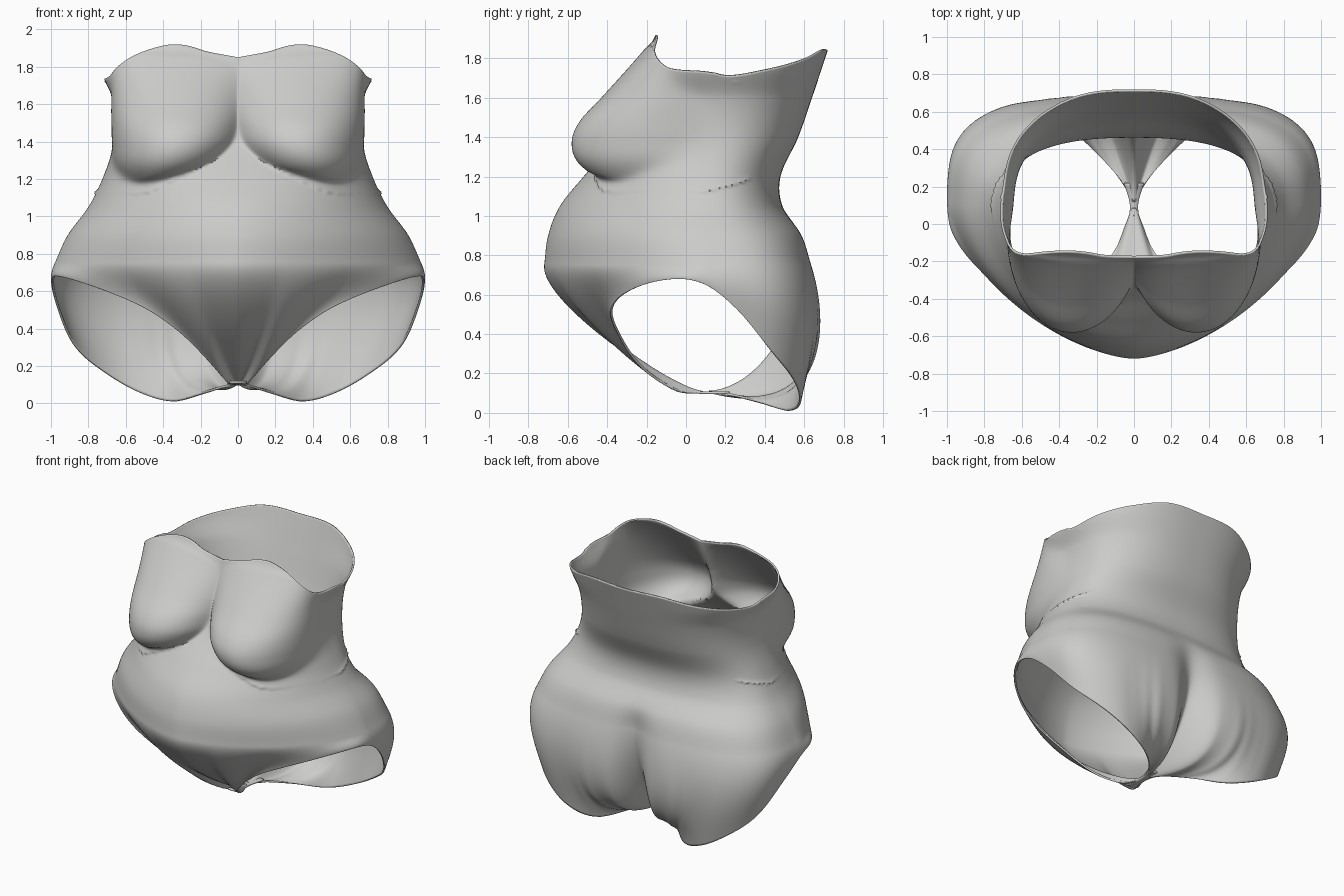
import bpy, math
from math import sin, cos, radians

cube = bpy.data.objects.get("Cube")
if cube:
    bpy.data.objects.remove(cube, do_unlink=True)

CENTRE_Y = 0.1      # axis the body is turned around
HIP_Z = 0.75        # height where the lower panels begin
COLUMNS, UPPER_ROWS, LOWER_ROWS = 140, 110, 40

# Torso: height, half width, front depth, back depth, front and back squareness
TORSO = [
    (0.75, 0.98, 0.82, 0.54, 1.6, 3.2), (0.9, 0.91, 0.8, 0.49, 1.7, 3.0),
    (1.05, 0.8, 0.74, 0.39, 1.8, 2.6), (1.2, 0.725, 0.62, 0.38, 2.0, 2.4),
    (1.4, 0.66, 0.45, 0.47, 2.4, 2.4), (1.6, 0.66, 0.36, 0.54, 3.0, 2.4),
    (1.75, 0.72, 0.3, 0.59, 3.4, 2.4), (1.93, 0.74, 0.245, 0.65, 4.0, 2.4)]
# Bust: height, sideways centre, half width, depth
BUST = [(1.12, 0.41, 0.12, 0.2), (1.2, 0.4, 0.21, 0.36), (1.28, 0.36, 0.295, 0.455),
        (1.38, 0.33, 0.34, 0.48), (1.48, 0.32, 0.355, 0.44), (1.6, 0.315, 0.36, 0.33),
        (1.8, 0.31, 0.35, 0.15), (1.93, 0.3, 0.32, 0.04)]
# Neckline: angle from the front, height
NECKLINE = [(0, 1.85), (30, 1.88), (53, 1.92), (62, 1.89), (68, 1.81), (75, 1.75),
            (90, 1.73), (100, 1.71), (115, 1.74), (135, 1.79), (155, 1.84), (180, 1.84)]
# Leg opening and crotch: angle from the front, radius, height
LEG_EDGE = [
    (0, 0.02, 0.1), (14, 0.03, 0.1), (20, 0.16, 0.11), (25, 0.34, 0.21),
    (37, 0.56, 0.4), (47, 0.71, 0.52), (65, 0.87, 0.63), (81, 0.98, 0.68),
    (90, 0.995, 0.65), (99, 0.985, 0.53), (111, 0.94, 0.31), (122, 0.85, 0.17),
    (133, 0.71, 0.055), (141, 0.54, 0.01), (146, 0.33, 0.05), (152, 0.13, 0.09),
    (160, 0.03, 0.1), (180, 0.02, 0.1)]
# Crotch strip: depth position, half width, height
GUSSET = [(-0.05, 0.045, 0.108), (0.02, 0.03, 0.1), (0.1, 0.022, 0.096),
          (0.16, 0.035, 0.096), (0.22, 0.055, 0.098)]


def clamp(v):
    return min(max(v, 0), 1)


def smooth(v):
    v = clamp(v)
    return v * v * (3 - 2 * v)


def hermite(p, q, m, n, t):
    return ((2*t**3 - 3*t**2 + 1)*p + (t**3 - 2*t**2 + t)*m
            + (3*t**2 - 2*t**3)*q + (t**3 - t**2)*n)


def sample(table, key):
    """Smooth interpolation of the table's columns at a key."""
    key = min(max(key, table[0][0]), table[-1][0])
    i = 0
    while i < len(table) - 2 and key > table[i + 1][0]:
        i += 1
    a, b = table[i], table[i + 1]
    before, after = table[max(i - 1, 0)], table[min(i + 2, len(table) - 1)]
    step = b[0] - a[0]
    out = []
    for c in range(1, len(a)):
        m = (b[c] - before[c]) / (b[0] - before[0]) * step
        n = (after[c] - a[c]) / (after[0] - a[0]) * step
        out.append(hermite(a[c], b[c], m, n, (key - a[0]) / step))
    return out


def body_radius(angle, z):
    """Distance of the surface from the axis, torso and bust combined."""
    width, front, back, n_front, n_back = sample(TORSO, z)
    s, c = abs(sin(radians(angle))), cos(radians(angle))
    depth, n = (front, n_front) if c > 0 else (back, n_back)
    torso = ((s / width)**n + (abs(c) / depth)**n)**(-1 / n)
    # Cleft between the buttocks
    torso *= 1 - 0.12 * smooth((1.0 - z) / 0.3) * math.exp(-((180 - angle) / 14)**2)
    if z < BUST[0][0] or angle > 110:
        return torso
    # Far crossing of the ray with the bust ellipse
    cx, bx, by = sample(BUST, z)
    cy = 0.2
    qa = (s / bx)**2 + (c / by)**2
    qb = s * cx / bx**2 + c * cy / by**2
    disc = qb**2 - qa * ((cx / bx)**2 + (cy / by)**2 - 1)
    if disc <= 0:
        return torso
    bust = max((qb + math.sqrt(disc)) / qa, 0.01)
    # Ease in where the ray only grazes the bust
    graze = clamp(5 * disc / (qb * qb + 0.0001))
    bust = torso + (bust - torso) * graze
    # Crisp fold underneath, soft cleavage above
    crisp = 34 - 22 * clamp((z - 1.3) / 0.3) * max(c, 0)**2
    big, small = max(torso, bust), min(torso, bust)
    return big * (1 + (small / big)**crisp)**(1 / crisp)


def column(angle):
    """Radius and height from the neckline down to the leg edge."""
    top = sample(NECKLINE, angle)[0]
    pts = []
    for i in range(UPPER_ROWS):
        z = top + (HIP_Z - top) * i / UPPER_ROWS
        pts.append((body_radius(angle, z), z))
    r0 = body_radius(angle, HIP_Z)
    slope = (body_radius(angle, HIP_Z + 0.02) - r0) / 0.02
    r1, z1 = sample(LEG_EDGE, angle)
    r1 = max(r1, 0.015)
    drop = HIP_Z - z1
    # Fullness of the buttock, with the seat tucked under towards the crotch
    lobe = smooth((angle - 136) / 15) * smooth((181 - angle) / 20)
    tuck = 0.55 + 0.3 * smooth((angle - 90) / 40) + 0.9 * lobe
    pull = drop * (0.85 + 0.3 * (1 - cos(radians(angle))) / 2 + 0.6 * lobe)
    inner = max(1 - r1 / 0.7, 0)
    end_r = -tuck * inner - 0.3 * drop * (1 - inner)
    end_z = -0.05 * inner - drop * (1 - inner) + 0.5 * lobe
    for i in range(LOWER_ROWS + 1):
        t = i / LOWER_ROWS
        pts.append((hermite(r0, r1, -slope * pull, end_r, t),
                    hermite(HIP_Z, z1, -pull, end_z, t)))
    return pts


def make_cloth(name, verts, faces, material):
    """Smooth thin sheet, mirrored to the right half."""
    mesh = bpy.data.meshes.new(name)
    mesh.from_pydata(verts, [], faces)
    mesh.materials.append(material)
    obj = bpy.data.objects.new(name, mesh)
    bpy.context.collection.objects.link(obj)
    bpy.ops.object.select_all(action='DESELECT')
    bpy.context.view_layer.objects.active = obj
    obj.select_set(True)
    mirror = obj.modifiers.new("mirror_halves", 'MIRROR')
    mirror.use_clip = True
    mirror.merge_threshold = 0.0005
    cloth = obj.modifiers.new("cloth_thickness", 'SOLIDIFY')
    cloth.thickness = 0.012
    cloth.offset = -1
    bpy.ops.object.shade_smooth_by_angle(angle=radians(50))


# Plain grey cloth
grey = bpy.data.materials.new("light_grey")
grey.use_nodes = True
colour = (0.6, 0.6, 0.59, 1)
grey.diffuse_color = colour
grey.node_tree.nodes["Principled BSDF"].inputs["Base Color"].default_value = colour

# Bodysuit shell, left half
verts, faces = [], []
rows = UPPER_ROWS + LOWER_ROWS + 1
for i in range(COLUMNS + 1):
    angle = 180 * i / COLUMNS
    for r, z in column(angle):
        x = 0 if i in (0, COLUMNS) else r * sin(radians(angle))
        verts.append((x, CENTRE_Y - r * cos(radians(angle)), z))
for i in range(COLUMNS):
    for j in range(rows - 1):
        k = i * rows + j
        faces.append((k, k + 1, k + rows + 1, k + rows))
make_cloth("bodysuit_shell", verts, faces, grey)

# Crotch strip joining front and back panels, left half
verts, faces = [], []
steps = 16
for i in range(steps + 1):
    y = GUSSET[0][0] + (GUSSET[-1][0] - GUSSET[0][0]) * i / steps
    half, z = sample(GUSSET, y)
    verts += [(0, y, z), (half, y, z)]
for i in range(steps):
    k = 2 * i
    faces.append((k, k + 2, k + 3, k + 1))
make_cloth("crotch_strip", verts, faces, grey)
